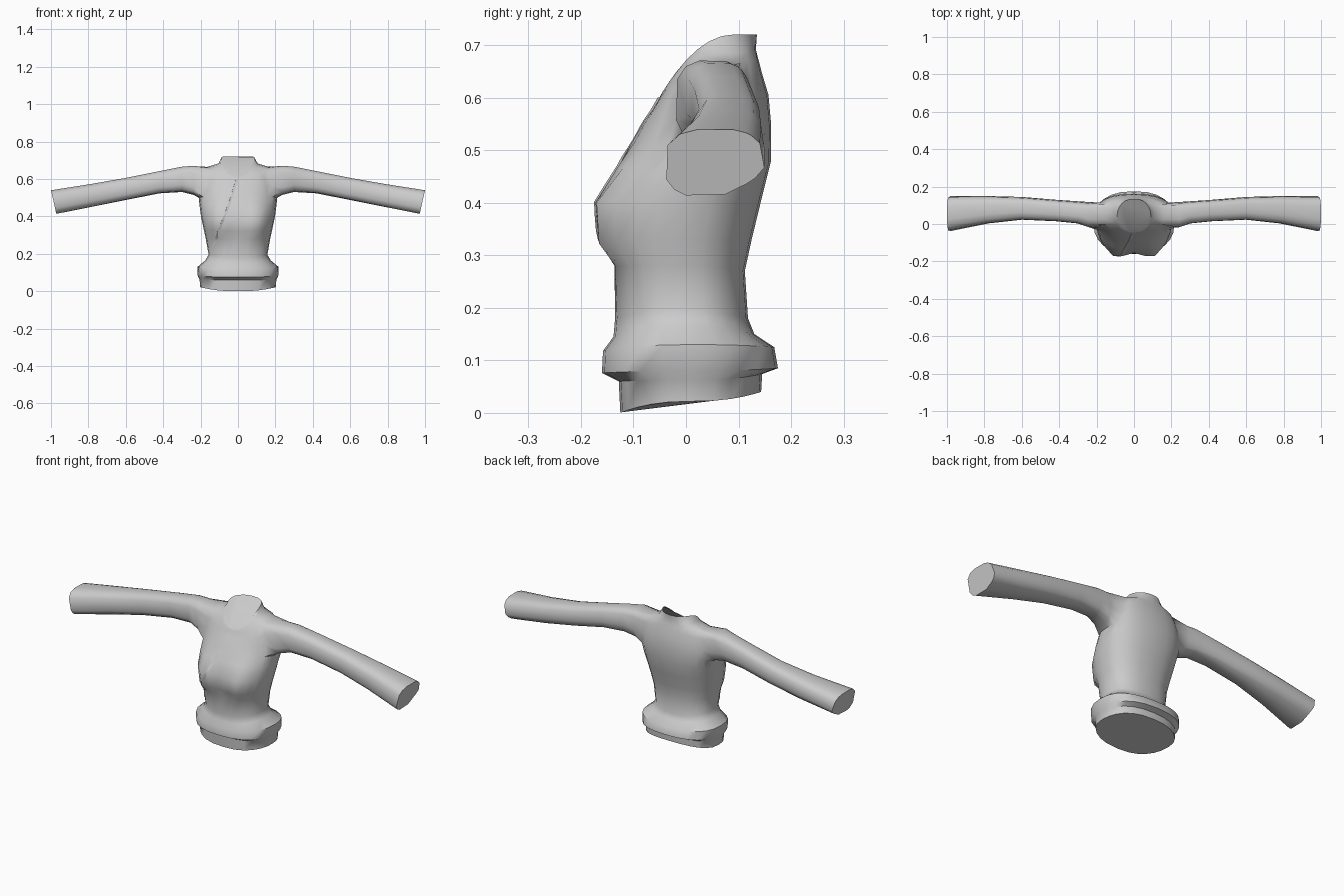
import bpy, bmesh, math
from mathutils import Vector
from mathutils.bvhtree import BVHTree

cube = bpy.data.objects.get("Cube")
if cube:
    bpy.data.objects.remove(cube, do_unlink=True)

grey = bpy.data.materials.new("light grey cloth")
grey.use_nodes = True
COLOUR = (0.6, 0.6, 0.6, 1)
grey.diffuse_color = COLOUR
grey.node_tree.nodes["Principled BSDF"].inputs["Base Color"].default_value = COLOUR


def spow(v, p):
    return math.copysign(abs(v) ** p, v)


def finish(bm, name):
    """Turn a bmesh into a smooth-shaded object."""
    mesh = bpy.data.meshes.new(name)
    bm.to_mesh(mesh)
    mesh.materials.append(grey)
    obj = bpy.data.objects.new(name, mesh)
    bpy.context.collection.objects.link(obj)
    bpy.ops.object.select_all(action='DESELECT')
    obj.select_set(True)
    bpy.context.view_layer.objects.active = obj
    bpy.ops.object.shade_smooth_by_angle(angle=math.radians(48))
    return obj


def bridge(bm, a, b):
    """Quads between two closed vertex loops."""
    n = len(a)
    for i in range(n):
        k = (i + 1) % n
        bm.faces.new((a[i], a[k], b[k], b[i]))


# Torso rings: z front, z side, z back, half width, y front, y side, y back, bust
ROWS = [
    (.000, .022, .040, .203, -.125, .010, .143, 0),
    (.060, .062, .074, .205, -.128, .010, .145, 0),
    (.076, .080, .085, .215, -.160, .010, .175, 0),
    (.118, .130, .125, .217, -.158, .010, .168, 0),
    (.145, .165, .150, .175, -.138, .000, .130, 0),
    (.180, .195, .180, .157, -.135, -.01, .118, 0),
    (.280, .280, .270, .172, -.136, -.01, .112, .004),
    (.320, .330, .330, .183, -.145, -.01, .125, .036),
    (.400, .400, .400, .198, -.153, .000, .142, .036),
    (.470, .455, .480, .205, -.125, .020, .162, .012),
    (.520, .500, .550, .210, -.100, .050, .162, 0),
    (.555, .560, .605, .203, -.080, .060, .157, 0),
    (.578, .620, .645, .190, -.063, .062, .145, 0),
    (.595, .665, .672, .165, -.053, .062, .138, 0),
    (.605, .683, .692, .105, -.048, .060, .133, 0),
]
N = 24
ARM_LOW, ARM_HIGH = 10, 13      # torso rows bounding the armholes

# Arm rings: x, x lean, z bottom, z top, y front, y back, rise of lower back
ARM = [
    (.240, .004, .514, .672, -.022, .118, 0),
    (.300, .000, .530, .667, .000, .122, 0),
    (.420, .002, .522, .643, .012, .130, .005),
    (.600, .005, .486, .606, .020, .145, .012),
    (.780, .010, .449, .574, .000, .150, .020),
    (.985, .015, .408, .541, -.042, .150, .035),
]

bm = bmesh.new()

# Torso rings
rings = []
for zf, zs, zb, w, yf, ys, yb, bust in ROWS:
    ring = []
    for j in range(N):
        a = 2 * math.pi * j / N
        s, c = math.sin(a), math.cos(a)
        x = w * spow(s, .83)
        y = ys + abs(spow(c, .83)) * ((yf if c > 0 else yb) - ys)
        z = zs + c * c * ((zf if c > 0 else zb) - zs)
        if c > 0:
            y -= bust * math.exp(-((abs(x) - .1) / .055) ** 2)
        ring.append(bm.verts.new((x, y, z)))
    rings.append(ring)

# Slanted neck rim, dipping to a point at the front
rim = []
for j in range(N):
    a = 2 * math.pi * j / N
    c = math.cos(a)
    y = .045 - .09 * c
    x = .09 * spow(math.sin(a), .9)
    z = .72 - .11 * (max(0, .09 - y) / .135) ** 2
    rim.append(bm.verts.new((x, y, z)))
rings.append(rim)

# Torso skin, leaving the armholes open
SIDES = (N // 4, 3 * N // 4)
for r in range(len(rings) - 1):
    for j in range(N):
        if ARM_LOW <= r < ARM_HIGH and any(m - 2 <= j < m + 2 for m in SIDES):
            continue
        k = (j + 1) % N
        bm.faces.new((rings[r][j], rings[r][k], rings[r + 1][k], rings[r + 1][j]))
bm.faces.new(rings[0])
bm.faces.new(rim)

# Sleeves grown from the armholes
for mid, side in zip(SIDES, (1, -1)):
    a, b = mid - 2, mid + 2
    loop = [rings[ARM_LOW][j] for j in range(a, b)]
    loop += [rings[r][b] for r in range(ARM_LOW, ARM_HIGH)]
    loop += [rings[ARM_HIGH][j] for j in range(b, a, -1)]
    loop += [rings[r][a] for r in range(ARM_HIGH, ARM_LOW, -1)]
    ys, zs = [v.co.y for v in loop], [v.co.z for v in loop]
    cy, cz = (min(ys) + max(ys)) / 2, (min(zs) + max(zs)) / 2
    hy, hz = (max(ys) - min(ys)) / 2, (max(zs) - min(zs)) / 2
    angles = [math.atan2((v.co.z - cz) / hz, (v.co.y - cy) / hy) for v in loop]
    for x, lean, z0, z1, y0, y1, rise in ARM:
        ring = []
        for t in angles:
            u, v = spow(math.cos(t), .75), spow(math.sin(t), .75)
            z = (z0 + z1) / 2 + v * (z1 - z0) / 2
            z += rise * max(0, u) * max(0, -v)
            y = (y0 + y1) / 2 + u * (y1 - y0) / 2
            ring.append(bm.verts.new((side * (x + lean * v), y, z)))
        bridge(bm, loop, ring)
        loop = ring
    bm.faces.new(loop)

bmesh.ops.recalc_face_normals(bm, faces=bm.faces)
tree = BVHTree.FromBMesh(bm)
finish(bm, "jacket")
bm.free()

# Thin overlapping edge of the wrap front, laid on the torso
PATH = [(-.008, .600), (-.03, .52), (-.065, .42), (-.11, .31), (-.145, .205)]
bm = bmesh.new()
previous = None
for (x0, z0), (x1, z1) in zip(PATH, PATH[1:]):
    for i in range(6):
        x, z = x0 + (x1 - x0) * i / 6, z0 + (z1 - z0) * i / 6
        row = []
        for dx, lift in ((-.0045, -.001), (-.004, .004), (.012, -.001)):
            hit = tree.ray_cast(Vector((x + dx, -1, z)), Vector((0, 1, 0)))[0]
            if hit:
                row.append(bm.verts.new((hit.x, hit.y - lift, hit.z)))
        if len(row) < 3:
            continue
        if previous:
            for k in range(2):
                bm.faces.new((previous[k], row[k], row[k + 1], previous[k + 1]))
        previous = row
finish(bm, "front_flap_edge")
bm.free()
